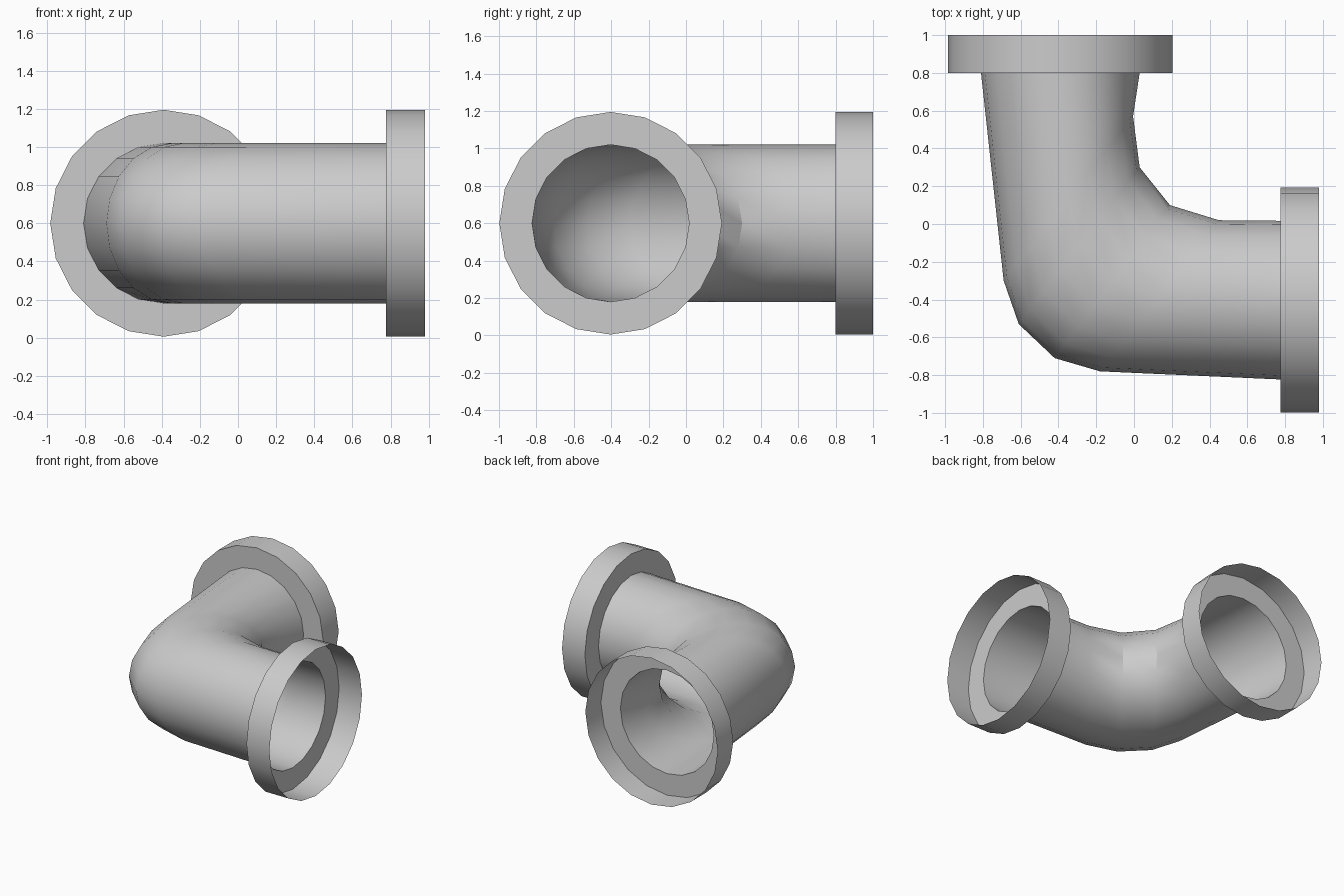
import bpy, bmesh
from math import sin, cos, pi
from mathutils import Vector

if "Cube" in bpy.data.objects:
    bpy.data.objects.remove(bpy.data.objects["Cube"])

SIDES = 20
MID_Z = 0.6


def loft(name, sections):
    """Skin through rings; each ring is (outer xy, inner xy, height radius)."""
    bm = bmesh.new()
    rings = []
    for outer, inner, rz in sections:
        a, b = Vector(outer), Vector(inner)
        mid, half = (a + b) / 2, (b - a) / 2
        ring = []
        for i in range(SIDES):
            t = 2 * pi * i / SIDES
            p = mid + half * cos(t)
            ring.append(bm.verts.new((p.x, p.y, MID_Z + rz * sin(t))))
        rings.append(ring)
    for r0, r1 in zip(rings, rings[1:]):
        for i in range(SIDES):
            j = (i + 1) % SIDES
            bm.faces.new((r0[i], r0[j], r1[j], r1[i]))
    bmesh.ops.recalc_face_normals(bm, faces=bm.faces)
    mesh = bpy.data.meshes.new(name)
    bm.to_mesh(mesh)
    bm.free()
    obj = bpy.data.objects.new(name, mesh)
    bpy.context.collection.objects.link(obj)
    bpy.ops.object.select_all(action='DESELECT')
    obj.select_set(True)
    bpy.context.view_layer.objects.active = obj
    bpy.ops.object.shade_smooth_by_angle(angle=pi / 6)
    return obj


R, FR = 0.42, 0.595          # pipe and flange radii
CX, CY = -0.39, -0.403       # pipe axis offsets
Y0, Y1 = 0.80, 1.0           # back flange depth
X0, X1 = 0.775, 0.98         # right flange depth

# Elbow pipe with slanted bend rings
loft("elbow_pipe", [
    ((CX - R, Y0), (CX + R, Y0), R),
    ((-0.69, -0.30), (-0.005, 0.57), R),
    ((-0.61, -0.53), (0.03, 0.30), R),
    ((-0.42, -0.71), (0.19, 0.10), R),
    ((-0.18, -0.78), (0.45, 0.02), R),
    ((X0, CY - R), (X0, CY + R), R),
])

# Open cup flanges: annular shoulder plus thin rim
loft("back_flange", [((CX - r, y), (CX + r, y), r)
                     for r, y in ((R, Y0), (FR, Y0), (FR, Y1))])
loft("right_flange", [((x, CY - r), (x, CY + r), r)
                      for r, x in ((R, X0), (FR, X0), (FR, X1))])
